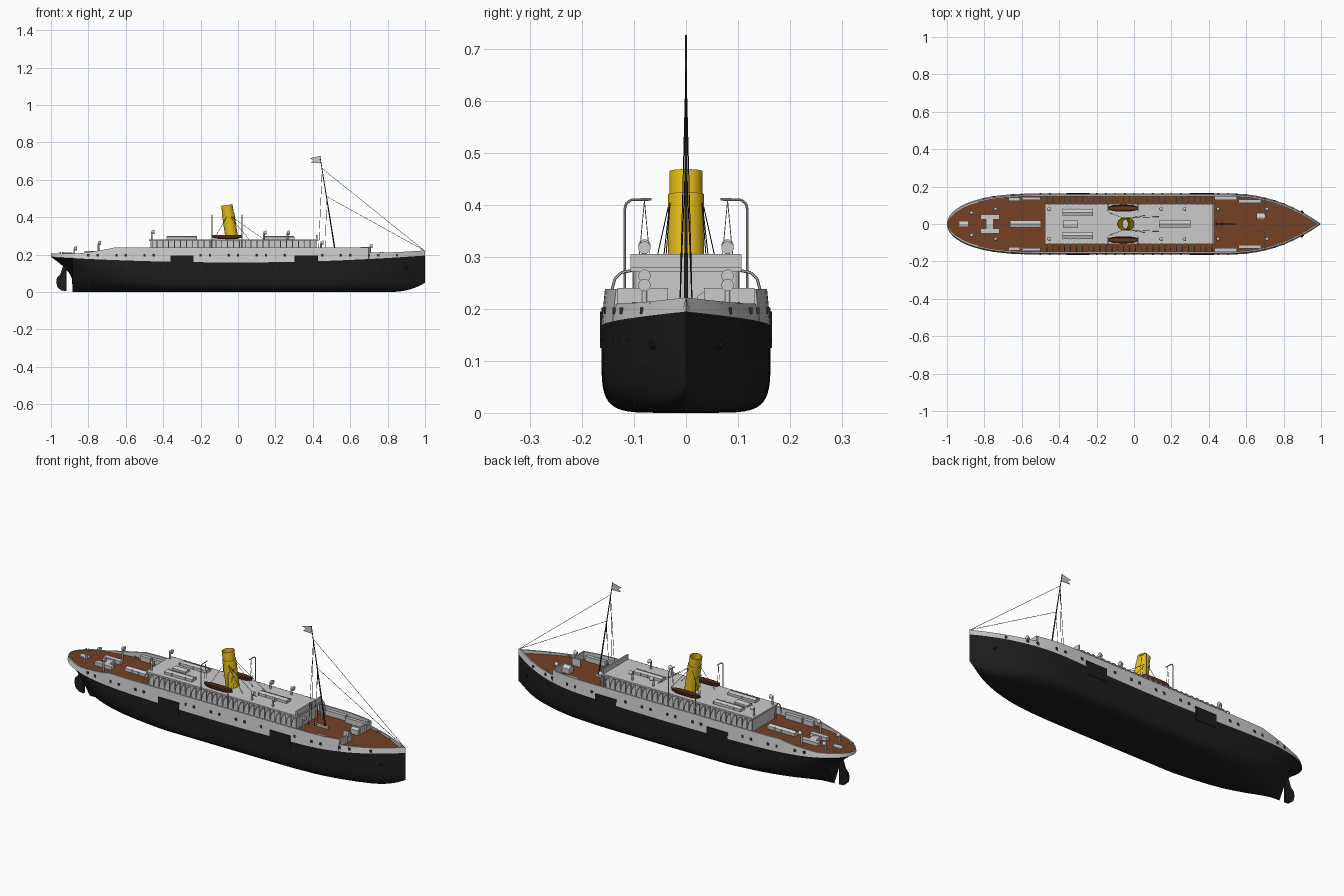
import bpy, bmesh, math
from mathutils import Vector, Matrix

if "Cube" in bpy.data.objects:
    bpy.data.objects.remove(bpy.data.objects["Cube"])


def mat(name, r, g, b):
    m = bpy.data.materials.new(name)
    m.diffuse_color = (r, g, b, 1)
    m.use_nodes = True
    m.node_tree.nodes["Principled BSDF"].inputs["Base Color"].default_value = m.diffuse_color
    return m


BLACK = mat("black", .012, .012, .012)
BROWN = mat("deck_brown", .18, .052, .018)
BOAT = mat("boat_brown", .13, .04, .016)
YELLOW = mat("yellow", .8, .52, .01)
DARK = mat("dark", .03, .03, .03)


def finish(name, bm, m=None, angle=None):
    bmesh.ops.recalc_face_normals(bm, faces=bm.faces)
    me = bpy.data.meshes.new(name)
    bm.to_mesh(me)
    bm.free()
    ob = bpy.data.objects.new(name, me)
    bpy.context.collection.objects.link(ob)
    if m:
        me.materials.append(m)
    if angle:
        bpy.ops.object.select_all(action='DESELECT')
        ob.select_set(True)
        bpy.context.view_layer.objects.active = ob
        bpy.ops.object.shade_smooth_by_angle(angle=math.radians(angle))
    return ob


def loft(bm, rows, closed=False):
    vs = [[bm.verts.new(p) for p in r] for r in rows]
    for a, b in zip(vs, vs[1:]):
        n = len(a)
        for i in range(n if closed else n - 1):
            j = (i + 1) % n
            bm.faces.new((a[i], a[j], b[j], b[i]))
    return vs


def box(bm, x0, x1, y0, y1, z0, z1):
    M = Matrix.Translation(((x0 + x1) / 2, (y0 + y1) / 2, (z0 + z1) / 2))
    bmesh.ops.create_cube(bm, size=1, matrix=M @ Matrix.Diagonal((x1 - x0, abs(y1 - y0), z1 - z0, 1)))


def rod(bm, p, q, r, r2=None, n=8, caps=True):
    p, q = Vector(p), Vector(q)
    d = q - p
    M = Matrix.Translation((p + q) / 2) @ d.to_track_quat('Z', 'Y').to_matrix().to_4x4()
    bmesh.ops.create_cone(bm, cap_ends=caps, segments=n, radius1=r, radius2=r if r2 is None else r2, depth=d.length, matrix=M)


def path(bm, pts, r, n=8):
    for p, q in zip(pts, pts[1:]):
        rod(bm, p, q, r, n=n)


# Hull lines: half breadth, paint line, bulwark top, keel, section fullness
def breadth(x):
    if x > .5:
        return .163 * (1 - min(1, (x - .5) / .5) ** 2.2)
    if x < -.47:
        return .163 * max(0, 1 - ((-.47 - x) / .53) ** 2.8) ** .5
    return .163


def paint(x):
    return .158 + (.037 if x > 0 else .029) * x * x


def top(x):
    if x > .7:
        return .21 + .013 * ((x - .7) / .3) ** 2
    if x < -.66:
        return .238 - .033 * min(1, (-.66 - x) / .2) ** .8
    return .238


def deck_z(x):
    return .197 + .005 * x * x


def keel(x):
    if x > .8:
        return .05 * ((x - .8) / .2) ** 2.5
    if x < -.885:
        u = (-.885 - x) / .115
        return .06 + .127 * u ** .6
    return 0


def full(x):
    if x > .4:
        return 6 - 3.2 * (x - .4) / .6
    if x < -.885:
        return .95 + 5 * (-.885 - x)
    if x < -.35:
        return 6 - 5.05 * ((-.35 - x) / .535) ** .8
    return 6


def section(x):
    b, zb, k, e = breadth(x), paint(x), keel(x), 2 / full(x)
    half = []
    for i in range(15):
        t = math.pi / 2 * i / 14
        half.append((b * math.sin(t) ** e, zb - (zb - k) * max(0, math.cos(t)) ** e))
    return [(x, -y, z) for y, z in reversed(half)] + [(x, y, z) for y, z in half[1:]]


xs = [-1, -.998, -.993, -.985, -.97, -.95, -.925, -.9, -.887, -.885]
xs += [-.86 + .04 * i for i in range(39)] + [.699, .7005] + [.72 + .02 * i for i in range(14)] + [.99, 1]
xs = sorted(xs)
bm = bmesh.new()
loft(bm, [section(x) for x in xs])
finish("hull", bm, BLACK, 40)

# Grey upper strake with inner bulwark, and planked deck
for s, side in ((-1, "starboard"), (1, "port")):
    bm = bmesh.new()
    rows = []
    for x in xs:
        b = breadth(x)
        f = max(0, b - .007)
        rows.append([(x, s * b, paint(x)), (x, s * f, top(x)), (x, s * max(0, f - .008), top(x)), (x, s * max(0, f - .008), deck_z(x))])
    loft(bm, rows)
    finish(side + "_bulwark", bm, None, 30)
bm = bmesh.new()
loft(bm, [[(x, s * max(0, breadth(x) - .009), deck_z(x)) for s in (-1, 1)] for x in xs])
finish("deck", bm, BROWN)

# Rudder
bm = bmesh.new()
prof = [(-.918, .005), (-.945, .008), (-.965, .025), (-.972, .05), (-.968, .075), (-.95, .095), (-.935, .14), (-.918, .14)]
rows = loft(bm, [[(x, y, z) for x, z in prof] for y in (-.006, .006)], True)
for r in rows:
    bm.faces.new(r)
finish("rudder", bm, BLACK)

# Cargo doors, portholes, and anchors on both sides
doors, ports, anchors = bmesh.new(), bmesh.new(), bmesh.new()
for s in (-1, 1):
    for x in (-.3, .365):
        box(doors, x - .062, x + .062, s * .155, s * .1655, .125, .195)
    for i in range(34):
        x = -.8 + i * .05
        if i % 3 != 2 and min(abs(x + .3), abs(x - .365)) > .075:
            y = s * (breadth(x) - .003)
            box(ports, x - .006, x + .006, y - .003, y + .003, .19, .203)
        if x < .85 and x > -.7:
            y = s * breadth(x)
            rod(ports, (x, y - s * .006, .142), (x, y + s * .0015, .142), .004)
    path(anchors, [(.89, s * .058, .145), (.905, s * .06, .125)], .005)
    path(anchors, [(.9, s * .045, .135), (.905, s * .05, .126), (.9, s * .066, .126), (.895, s * .07, .137)], .004)
finish("cargo_doors", doors, BLACK)
finish("portholes", ports, DARK)
finish("anchors", anchors, BLACK)

# Deckhouse, roof and front dodger
bm = bmesh.new()
box(bm, -.46, .41, -.095, .095, .195, .273)
box(bm, -.475, .43, -.107, .107, .272, .281)
box(bm, .418, .426, -.107, .107, .28, .306)
finish("deckhouse", bm)

# Curved promenade frames, side lockers and breakwaters
frames, lockers = bmesh.new(), bmesh.new()
for s in (-1, 1):
    for i in range(29):
        x = -.465 + i * .0315
        path(frames, [(x, s * .147, .198), (x, s * .143, .235), (x, s * .137, .258), (x, s * .125, .27), (x, s * .104, .274)], .0028, 6)
        rod(frames, (x, s * .1, .2), (x, s * .1, .275), .003, n=6)
    for x0, x1 in ((.43, .55), (.56, .68), (-.6, -.5), (-.67, -.61)):
        w = breadth(x1 if x1 > 0 else x0) - .016
        box(lockers, x0, x1, s * (w - .018), s * w, .197, .225)
    box(lockers, .697, .704, s * .035, s * .132, .197, .24)
    box(lockers, .655, .7, s * .035, s * .039, .197, .24)
    box(lockers, -.82, -.72, s * .025, s * .05, .197, .218)
finish("promenade_frames", frames)
finish("side_lockers", lockers)

# Skylights and hatches: x range, y range, base, height
bm = bmesh.new()
for x0, x1, y0, y1, z, h in ((-.38, -.22, .045, .08, .28, .02), (-.38, -.22, -.08, -.045, .28, .02), (-.38, -.3, -.018, .018, .28, .014),
                             (.135, .3, -.018, .018, .28, .02), (-.66, -.5, -.018, .018, .197, .024), (-.935, -.885, -.014, .014, .198, .014),
                             (-.79, -.75, -.04, .04, .198, .02), (.655, .7, .022, .06, .197, .04), (.47, .54, -.004, .004, .2, .015)):
    rows = loft(bm, [[(x, y0, z), (x, y0, z + h * .7), (x, (y0 + y1) / 2, z + h), (x, y1, z + h * .7), (x, y1, z)] for x in (x0, x1)], True)
    for r in rows:
        bm.faces.new(r)
    if x1 - x0 > .1:
        for i in range(5):
            x = x0 + (x1 - x0) * i / 4
            box(bm, x - .002, x + .002, y0 - .002, y1 + .002, z, z + h * .8)
finish("skylights", bm)

# Cowl ventilators facing the bow, and bollards
bm = bmesh.new()
for x, y, z0, z1 in ((-.455, .08, .28, .334), (.145, .08, .28, .33), (.27, .08, .28, .33), (-.74, .08, .197, .275),
                     (-.87, .06, .197, .245), (.45, .08, .197, .276), (.712, .08, .197, .258)):
    for s in (-1, 1):
        c = z1 - .012
        path(bm, [(x - .006, s * y, z0), (x - .006, s * y, c - .005), (x - .002, s * y, c)], .005, 10)
        rod(bm, (x - .008, s * y, c), (x + .008, s * y, c), .006, .012, 14)
for x in (-.95, -.7, .62, .76, .86):
    for s in (-1, 1):
        for d in (0, .014):
            rod(bm, (x + d, s * (breadth(x) * .8), .197), (x + d, s * (breadth(x) * .8), .213), .004)
finish("ventilators_and_bollards", bm, None, 40)

# Raked open funnel with narrower upper band, and its stays
bm = bmesh.new()
axis = [(.28, .035), (.42, .035), (.42, .032), (.465, .032), (.465, .029), (.3, .029)]
loft(bm, [[(-.032 - (z - .28) * .15 + r * math.cos(a) * .95, r * math.sin(a), z + r * math.cos(a) * .13)
           for a in [2 * math.pi * i / 32 for i in range(32)]] for z, r in axis], True)
finish("funnel", bm, YELLOW, 35)
bm = bmesh.new()
for s in (-1, 1):
    for x, y in ((-.13, .06), (.06, .045), (.14, .04)):
        rod(bm, (-.052, s * .03, .415), (x, s * y, .28), .001, n=5)
finish("funnel_stays", bm, DARK)

# Lifeboats hung below hooked davits
for s, side in ((-1, "starboard"), (1, "port")):
    bm = bmesh.new()
    rows = []
    for i in range(13):
        u = -1 + i / 6
        w, k = .018 * (1 - abs(u) ** 4 * .75), .283 + .01 * abs(u) ** 4
        row = [(w * math.cos(a), .305 + (.305 - k) * math.sin(a)) for a in [math.pi + math.pi * j / 8 for j in range(9)]]
        row += [(w * .8, .305), (w * .6, .297), (-w * .6, .297), (-w * .8, .305)]
        rows.append([(-.058 + .083 * u, s * .085 + y, z) for y, z in row])
    vs = loft(bm, rows, True)
    bm.faces.new(vs[0])
    bm.faces.new(vs[-1])
    finish(side + "_lifeboat", bm, BOAT, 40)
    bm = bmesh.new()
    for x in (-.138, .022):
        path(bm, [(x, s * .118, .2), (x, s * .118, .392), (x, s * .115, .403), (x, s * .106, .41), (x, s * .066, .411)], .0026)
        for y in (.07, .09):
            rod(bm, (x, s * .08, .408), (x, s * y, .3), .0009, n=5)
    finish(side + "_davits", bm)

# Raked mast, rigging and swallow-tailed flag
bm = bmesh.new()
rod(bm, (.523, 0, .197), (.438, 0, .727), .004, .0018, 10)
finish("mast", bm, DARK, 40)
bm = bmesh.new()
for a, b in (((.45, 0, .66), (.995, 0, .222)), ((.475, 0, .51), (.995, 0, .222))):
    rod(bm, a, b, .0011, n=5)
for s in (-1, 1):
    rod(bm, (.45, 0, .66), (.43, s * .012, .2), .001, n=5)
    rod(bm, (.475, 0, .51), (.465, s * .012, .2), .001, n=5)
finish("rigging", bm, DARK)
bm = bmesh.new()
flag = [(.438, .727), (.385, .715), (.405, .703), (.388, .69), (.444, .688)]
rows = loft(bm, [[(x, y, z) for x, z in flag] for y in (-.001, .001)], True)
for r in rows:
    bm.faces.new(r)
finish("flag", bm)
